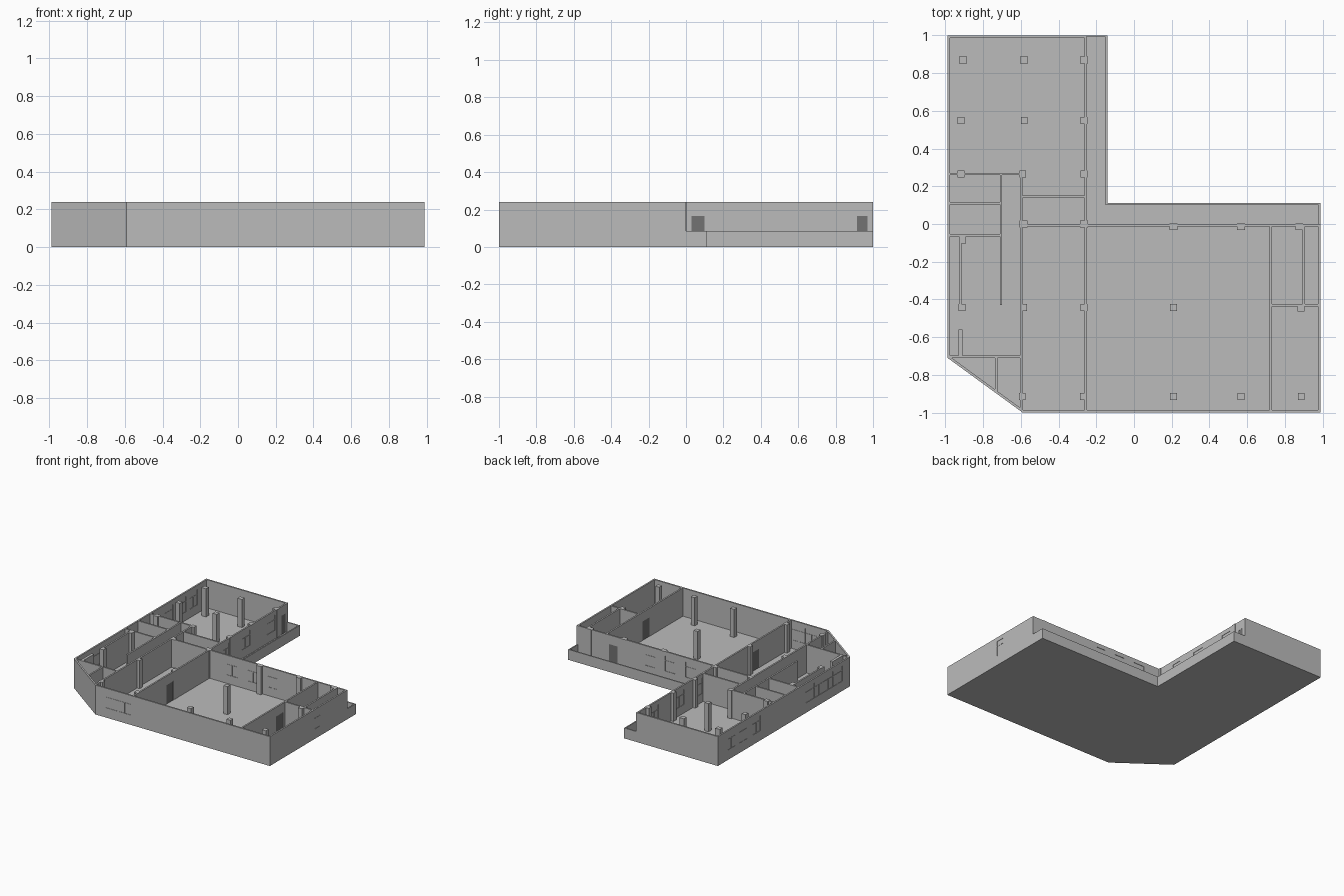
import bpy, bmesh, math
from mathutils import Matrix, Vector

if "Cube" in bpy.data.objects:
    bpy.data.objects.remove(bpy.data.objects["Cube"])

H, FLOOR, SILL, HEAD, TRANSOM = 0.24, 0.01, 0.08, 0.205, 0.165
T = 0.013            # wall thickness
X = 0.988            # half width of plan


def material(name, v):
    m = bpy.data.materials.new(name)
    m.diffuse_color = (v, v, v, 1)
    m.use_nodes = True
    m.node_tree.nodes["Principled BSDF"].inputs["Base Color"].default_value = m.diffuse_color
    return m


GREY = material("light grey", 0.5)
DARK = material("dark door grey", 0.17)


def finish(name, bm, mat):
    me = bpy.data.meshes.new(name)
    bm.to_mesh(me)
    bm.free()
    me.materials.append(mat)
    ob = bpy.data.objects.new(name, me)
    bpy.context.collection.objects.link(ob)
    return ob


def add_box(bm, frame, a, b, z0, z1, t):
    """Box from a to b along the wall frame, t thick."""
    if b - a < 1e-5 or z1 - z0 < 1e-5:
        return
    m = frame @ Matrix.Translation(((a + b) / 2, 0, (z0 + z1) / 2)) @ Matrix.Diagonal((b - a, t, z1 - z0, 1))
    bmesh.ops.create_cube(bm, size=1, matrix=m)


def wall(name, p, q, windows=(), doors=(), top=H, t=T):
    """Wall on a centre line; windows (a, b, panes) and doors (a, b) as distances from p."""
    d = Vector(q) - Vector(p)
    frame = Matrix.Translation((p[0], p[1], 0)) @ Matrix.Rotation(math.atan2(d.y, d.x), 4, 'Z')
    holes = [(a, b, SILL, HEAD, n) for a, b, n in windows] + [(a, b, FLOOR, TRANSOM, 0) for a, b in doors]
    bm, s = bmesh.new(), 0
    glass, panel = bmesh.new(), bmesh.new()
    for a, b, z0, z1, n in sorted(holes):
        add_box(bm, frame, s, a, FLOOR, top, t)
        add_box(bm, frame, a, b, FLOOR, z0, t)
        add_box(bm, frame, a, b, z1, top, t)
        s = b
        if n:   # pane, transom bar and mullions
            add_box(glass, frame, a, b, z0, z1, t * 0.5)
            add_box(glass, frame, a, b, TRANSOM - .002, TRANSOM + .002, t * 0.9)
            for i in range(1, n):
                x = a + (b - a) * i / n
                add_box(glass, frame, x - .002, x + .002, z0, z1 if i % 2 == 0 else TRANSOM, t * 0.9)
        else:
            add_box(panel, frame, a, b, z0, z1, t * 0.8)
    add_box(bm, frame, s, d.length, FLOOR, top, t)
    finish(name, bm, GREY)
    for part, b, mat in (("windows", glass, GREY), ("doors", panel, DARK)):
        if b.verts:
            finish(name + "_" + part, b, mat)
        else:
            b.free()


# Floor slab following the L-shaped plan with its cut corner
bm = bmesh.new()
plan = [(-X, 1), (-X, -.71), (-.59, -1), (X, -1), (X, .11), (-.14, .11), (-.14, 1)]
f = bm.faces.new([bm.verts.new((x, y, 0)) for x, y in plan])
r = bmesh.ops.extrude_face_region(bm, geom=[f])
bmesh.ops.translate(bm, vec=(0, 0, FLOOR), verts=[v for v in r["geom"] if isinstance(v, bmesh.types.BMVert)])
bmesh.ops.recalc_face_normals(bm, faces=bm.faces)
finish("floor_slab", bm, GREY)

# Outer walls
h = T / 2
wall("front_wall", (-.59, -1 + h), (X, -1 + h), windows=[(.09, .32, 4)])
wall("right_wall", (X - h, -1), (X - h, 0), windows=[(.58, .65, 2)])
wall("left_wall", (-X + h, -.71), (-X + h, 1),
     windows=[(.10, .58, 8), (1.16, 1.26, 2), (1.33, 1.43, 2), (1.48, 1.58, 2)])
wall("back_wall", (-X, 1 - h), (-.25, 1 - h))
p, q = Vector((-X, -.71)), Vector((-.59, -1))
d = (q - p).normalized()
n = Vector((-d.y, d.x)) * h
wall("cut_corner_wall", p + n, q + n)

# Walls facing the terrace
wall("terrace_side_wall", (-.255, 0), (-.255, 1),
     windows=[(.16, .24, 2), (.40, .51, 2), (.73, .83, 2)], doors=[(.03, .10), (.915, .97)])
wall("terrace_back_wall", (-.597, -.006), (X, -.006),
     windows=[(.50, .60, 2), (.695, .785, 2), (.875, .965, 2)], doors=[(1.215, 1.295)])

# Low parapet round the terrace
k = .005
for i, (a, b) in enumerate([((-.25, 1 - k), (-.14, 1 - k)), ((-.14 - k, .10), (-.14 - k, 1)),
                            ((-.15, .11 - k), (X, .11 - k)), ((X - k, 0), (X - k, .11))]):
    wall(f"terrace_parapet_{i}", a, b, top=.085, t=2 * k)

# Inner partitions
wall("hall_partition", (-.255, -.99), (-.255, 0), doors=[(.42, .51)])
wall("right_room_partition", (.725, -.99), (.725, 0), doors=[(.435, .525)])
for i, (a, b) in enumerate([
        ((-.597, -.99), (-.597, .27)), ((-.98, .265), (-.592, .265)),
        ((-.597, .145), (-.255, .145)), ((-.705, -.43), (-.705, .265)),
        ((-.98, .11), (-.705, .11)), ((-.98, -.06), (-.70, -.06)),
        ((-.92, -.44), (-.92, -.06)), ((-.98, -.703), (-.597, -.703)),
        ((-.73, -.885), (-.73, -.703)), ((.725, -.43), (.98, -.43)),
        ((.9, -.43), (.9, 0))]):
    wall(f"partition_{i}", a, b)
wall("short_partition", (-.92, -.70), (-.92, -.56), t=.022)

# Structural columns
columns = [(-.907, .87), (-.582, .87), (-.265, .87), (-.917, .548), (-.582, .548), (-.265, .548),
           (-.917, .265), (-.59, .265), (-.265, .265), (-.585, 0), (-.265, 0),
           (.21, -.015), (.567, -.015), (.876, -.015), (-.908, -.085), (-.912, -.443),
           (-.585, -.443), (-.265, -.443), (.21, -.443), (.886, -.445),
           (-.592, -.915), (-.268, -.915), (.21, -.915), (.567, -.915), (.887, -.915)]
bm = bmesh.new()
for x, y in columns:
    w = .042 if y > .8 or abs(y + .02) < .03 else .036
    add_box(bm, Matrix.Translation((x, y, 0)), -w / 2, w / 2, FLOOR, H, .036)
finish("columns", bm, GREY)
